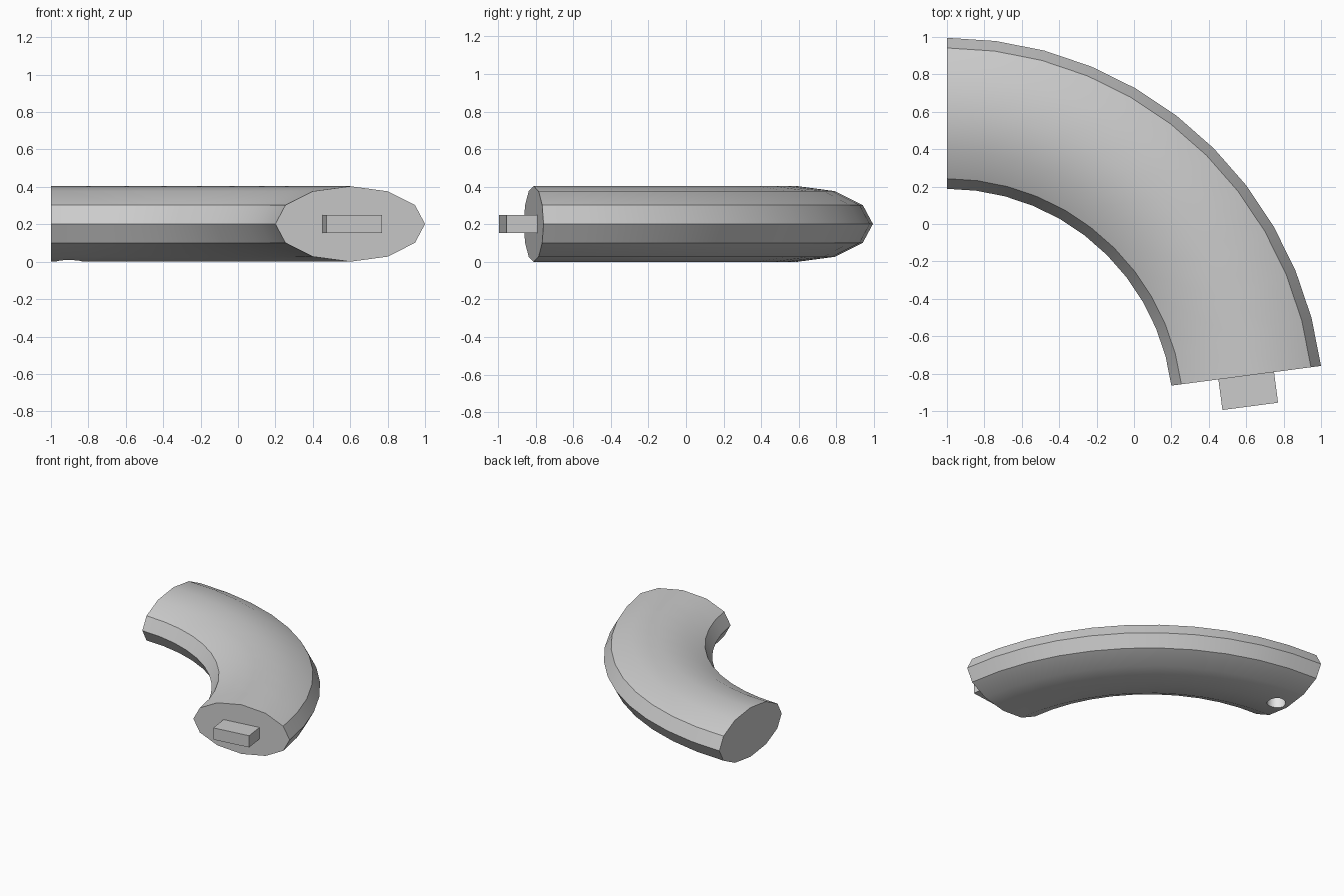
import bpy
import bmesh
from math import sin, cos, radians, pi
from mathutils import Matrix, Vector

cube = bpy.data.objects.get("Cube")
if cube:
    bpy.data.objects.remove(cube, do_unlink=True)

HALF_W, HALF_H = 0.4035, 0.2017       # elliptical section
RADIUS = 1.6138                       # bend radius
CENTRE = Vector((-1, -1.022, HALF_H))  # bend centre
END = radians(7.5)                    # angle of the tenon end
STEPS = 11


def material(name, value):
    mat = bpy.data.materials.new(name)
    mat.use_nodes = True
    colour = (value, value, value, 1)
    mat.diffuse_color = colour
    mat.node_tree.nodes["Principled BSDF"].inputs["Base Color"].default_value = colour
    return mat


def make_object(name, bm, mats):
    bmesh.ops.recalc_face_normals(bm, faces=bm.faces)
    mesh = bpy.data.meshes.new(name)
    bm.to_mesh(mesh)
    bm.free()
    for mat in mats:
        mesh.materials.append(mat)
    obj = bpy.data.objects.new(name, mesh)
    bpy.context.collection.objects.link(obj)
    return obj


grey = material("grey", 0.6)
pale = material("pale grey", 0.9)

# Curved body: a twelve-sided ellipse swept round the bend, capped at both ends
bm = bmesh.new()
rings = []
for i in range(STEPS + 1):
    a = END + (pi / 2 - END) * i / STEPS
    ring = []
    for k in range(12):
        t = k * pi / 6
        r = RADIUS + HALF_W * cos(t)
        ring.append(bm.verts.new(CENTRE + Vector((r * cos(a), r * sin(a), HALF_H * sin(t)))))
    rings.append(ring)
for low, high in zip(rings, rings[1:]):
    for k in range(12):
        n = (k + 1) % 12
        bm.faces.new((low[k], low[n], high[n], high[k]))
bm.faces.new(rings[0])
bm.faces.new(rings[-1])
body = make_object("curved_body", bm, [grey, pale])

# Round blind hole in the underside near the plain end
bm = bmesh.new()
bmesh.ops.create_cone(bm, cap_ends=True, segments=24, radius1=0.07, radius2=0.07,
                      depth=0.2, matrix=Matrix.Translation((-0.9, 0.59, 0)))
for face in bm.faces:
    face.material_index = 1
cutter = make_object("hole_cutter", bm, [grey, pale])
cutter.hide_render = True

bpy.context.view_layer.objects.active = body
body.select_set(True)
cut = body.modifiers.new("hole", "BOOLEAN")
cut.operation = "DIFFERENCE"
cut.solver = "EXACT"
cut.object = cutter
bpy.ops.object.modifier_apply(modifier=cut.name)
bpy.data.objects.remove(cutter, do_unlink=True)
bpy.ops.object.shade_smooth_by_angle(angle=radians(30))

# Rectangular tenon standing out of the angled end
bm = bmesh.new()
bmesh.ops.create_cube(bm, size=1)
bmesh.ops.scale(bm, vec=(0.3, 0.215, 0.096), verts=bm.verts)
middle = CENTRE + Vector((RADIUS * cos(END), RADIUS * sin(END), 0))
outward = Vector((sin(END), -cos(END), 0))
place = Matrix.Translation(middle + outward * 0.0575) @ Matrix.Rotation(END, 4, "Z")
bmesh.ops.transform(bm, matrix=place, verts=bm.verts)
make_object("tenon", bm, [grey])
